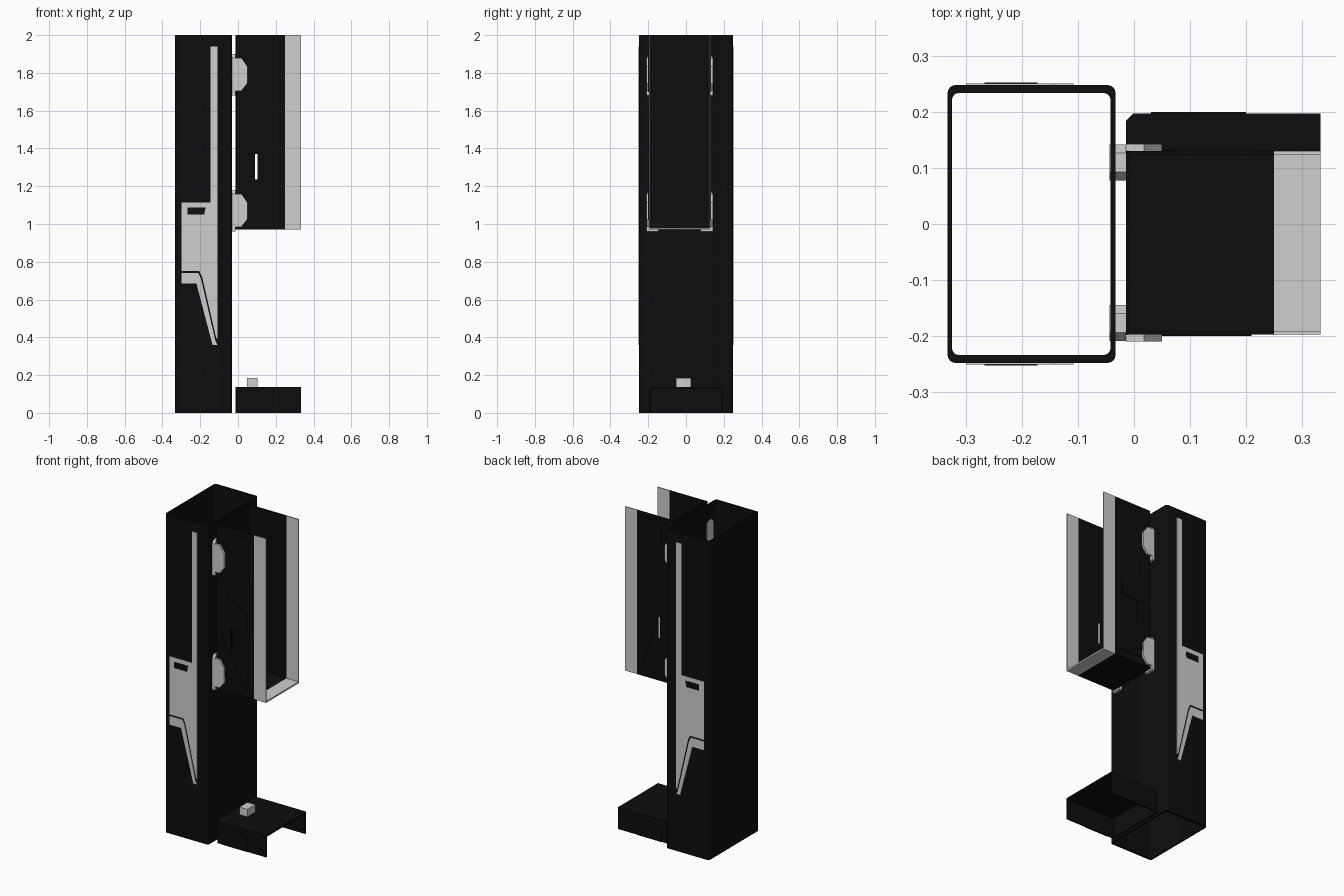
import bpy, bmesh, math
from mathutils import Vector

cube = bpy.data.objects.get("Cube")
if cube:
    bpy.data.objects.remove(cube, do_unlink=True)


def material(name, rgb, rough):
    m = bpy.data.materials.new(name)
    m.use_nodes = True
    m.diffuse_color = (*rgb, 1)
    bsdf = m.node_tree.nodes["Principled BSDF"]
    bsdf.inputs["Base Color"].default_value = (*rgb, 1)
    bsdf.inputs["Roughness"].default_value = rough
    return m


BLACK = material("matte black", (0.004, 0.004, 0.004), 0.7)
LIGHT = material("light grey", (0.62, 0.62, 0.62), 0.6)


def finish(bm, name, mat):
    bmesh.ops.recalc_face_normals(bm, faces=bm.faces)
    mesh = bpy.data.meshes.new(name)
    bm.to_mesh(mesh)
    bm.free()
    ob = bpy.data.objects.new(name, mesh)
    mesh.materials.append(mat)
    bpy.context.collection.objects.link(ob)
    return ob


def prism(name, pts, lo, hi, axis, mat):
    """Extrude an outline: axis 'y' takes (x, z) points, axis 'z' takes (x, y)."""
    bm = bmesh.new()
    place = (lambda a, b: (a, lo, b)) if axis == "y" else (lambda a, b: (a, b, lo))
    face = bm.faces.new([bm.verts.new(place(*p)) for p in pts])
    ext = bmesh.ops.extrude_face_region(bm, geom=[face])
    shift = Vector((0, hi - lo, 0)) if axis == "y" else Vector((0, 0, hi - lo))
    verts = [g for g in ext["geom"] if isinstance(g, bmesh.types.BMVert)]
    bmesh.ops.translate(bm, verts=verts, vec=shift)
    return finish(bm, name, mat)


def box(name, x, y, z, mat):
    return prism(name, [(x[0], y[0]), (x[1], y[0]), (x[1], y[1]), (x[0], y[1])],
                 z[0], z[1], "z", mat)


def rounded_rect(x0, x1, y0, y1, r, steps):
    pts = []
    corners = [(x1 - r, y1 - r), (x0 + r, y1 - r), (x0 + r, y0 + r), (x1 - r, y0 + r)]
    for i, (cx, cy) in enumerate(corners):
        for k in range(steps + 1):
            a = math.pi / 2 * (i + k / steps)
            pts.append((cx + r * math.cos(a), cy + r * math.sin(a)))
    return pts


def channel(x0, x1, y0, y1, t, c):
    """Plan of a three-sided wall, open towards +x, with chamfered corners."""
    return [(x1, y0), (x0 + c, y0), (x0, y0 + c), (x0, y1 - c), (x0 + c, y1), (x1, y1),
            (x1, y1 - t), (x0 + t, y1 - t), (x0 + t, y0 + t), (x1, y0 + t)]


# Tower: open rectangular tube
bm = bmesh.new()
outer = rounded_rect(-0.333, -0.033, -0.248, 0.248, 0.014, 4)
inner = rounded_rect(-0.325, -0.042, -0.234, 0.234, 0.012, 4)
loops = [[bm.verts.new((x, y, z)) for x, y in ring]
         for ring, z in ((outer, 0), (outer, 2), (inner, 2), (inner, 0))]
n = len(outer)
for j in range(4):
    a, b = loops[j], loops[(j + 1) % 4]
    for i in range(n):
        k = (i + 1) % n
        bm.faces.new((a[i], a[k], b[k], b[i]))
tower = finish(bm, "tower_tube", BLACK)
bpy.context.view_layer.objects.active = tower
tower.select_set(True)
bpy.ops.object.shade_smooth_by_angle(angle=math.radians(30))
tower.select_set(False)

# Tower graphics, the same on front and back
upper = [(-0.145, 1.94), (-0.108, 1.94), (-0.108, 0.395), (-0.115, 0.395),
         (-0.19, 0.72), (-0.205, 0.75), (-0.3, 0.75), (-0.3, 1.115), (-0.145, 1.115)]
lower = [(-0.3, 0.74), (-0.21, 0.74), (-0.197, 0.715), (-0.119, 0.38),
         (-0.108, 0.36), (-0.135, 0.36), (-0.22, 0.685), (-0.3, 0.685)]
label = [(-0.267, 1.088), (-0.172, 1.088), (-0.178, 1.05), (-0.267, 1.05)]
for side, s in (("front", -1), ("back", 1)):
    prism(side + "_upper_graphic", upper, s * 0.247, s * 0.251, "y", LIGHT)
    prism(side + "_lower_graphic", lower, s * 0.247, s * 0.251, "y", LIGHT)
    prism(side + "_dark_window", label, s * 0.248, s * 0.2525, "y", BLACK)

# Carriage: open-topped channel with a slot through both side walls
Y0, Y1 = -0.197, 0.13
walls = prism("carriage_walls", channel(-0.014, 0.25, Y0, Y1, 0.006, 0.004),
              0.98, 2, "z", BLACK)
cutter = box("slot_cutter", (0.091, 0.104), (-0.4, 0.4), (1.235, 1.37), BLACK)
cutter.hide_render = True
mod = walls.modifiers.new("slot", "BOOLEAN")
mod.operation = "DIFFERENCE"
mod.object = cutter
bpy.context.view_layer.objects.active = walls
bpy.ops.object.modifier_apply(modifier="slot")
bpy.data.objects.remove(cutter, do_unlink=True)
box("carriage_floor", (-0.014, 0.25), (Y0, Y1), (0.97, 0.98), BLACK)

# Light end of the carriage
for side, y in (("front", Y0), ("back", Y1 - 0.006)):
    box(side + "_light_edge", (0.25, 0.333), (y, y + 0.006), (0.98, 2), LIGHT)
box("light_floor_edge", (0.25, 0.333), (Y0, Y1), (0.97, 0.98), LIGHT)

# Shallow relief panels on the carriage sides
reliefs = [
    [(0.02, 1.38), (0.02, 1.64), (0.06, 1.64), (0.07, 1.55), (0.12, 1.54), (0.2, 1.48), (0.2, 1.38)],
    [(0.11, 1.36), (0.21, 1.36), (0.21, 1.03)],
    [(0.02, 1.31), (0.2, 1.02), (0.06, 1.02), (0.02, 1.2)],
    [(0.08, 1.97), (0.21, 1.97), (0.21, 1.7), (0.08, 1.8)],
]
for side, y, s in (("front", Y0, -1), ("back", Y1, 1)):
    for i, pts in enumerate(reliefs):
        prism(f"{side}_relief_{i + 1}", pts, y, y + s * 0.003, "y", BLACK)

# Hinges: blocks set through the tower wall, with side plates
for level, z in (("upper", 1.79), ("lower", 1.07)):
    plate = [(-0.014, z + 0.09), (0.018, z + 0.09), (0.05, z + 0.045),
             (0.05, z - 0.045), (0.018, z - 0.085), (-0.014, z - 0.085)]
    for side, y, s in (("front", Y0, -1), ("back", Y1, 1)):
        name = f"{level}_{side}_hinge"
        prism(name + "_plate", plate, y, y + s * 0.013, "y", LIGHT)
        ys = sorted((y + s * 0.012, y - s * 0.052))
        outline = [(ys[0], z - 0.11), (ys[1], z - 0.11), (ys[1], z + 0.09),
                   (ys[1] - 0.015, z + 0.11), (ys[0] + 0.015, z + 0.11), (ys[0], z + 0.09)]
        block = prism(name + "_block", outline, -0.044, -0.0145, "z", LIGHT)
        for v in block.data.vertices:
            v.co = (v.co.z, v.co.x, v.co.y)

# Base: shell open below and towards +x
plan = channel(-0.014, 0.333, -0.197, 0.197, 0.008, 0.012)
prism("base_walls", plan, 0, 0.127, "z", BLACK)
prism("base_top", plan[:6], 0.127, 0.138, "z", BLACK)
for side, s in (("front", -1), ("back", 1)):
    prism(side + "_base_panel", [(0.03, 0), (0.03, 0.1), (0.2, 0.1), (0.2, 0)],
          s * 0.197, s * 0.2, "y", BLACK)

# Button block on the base
box("base_button", (0.047, 0.102), (-0.053, 0.026), (0.138, 0.185), LIGHT)
